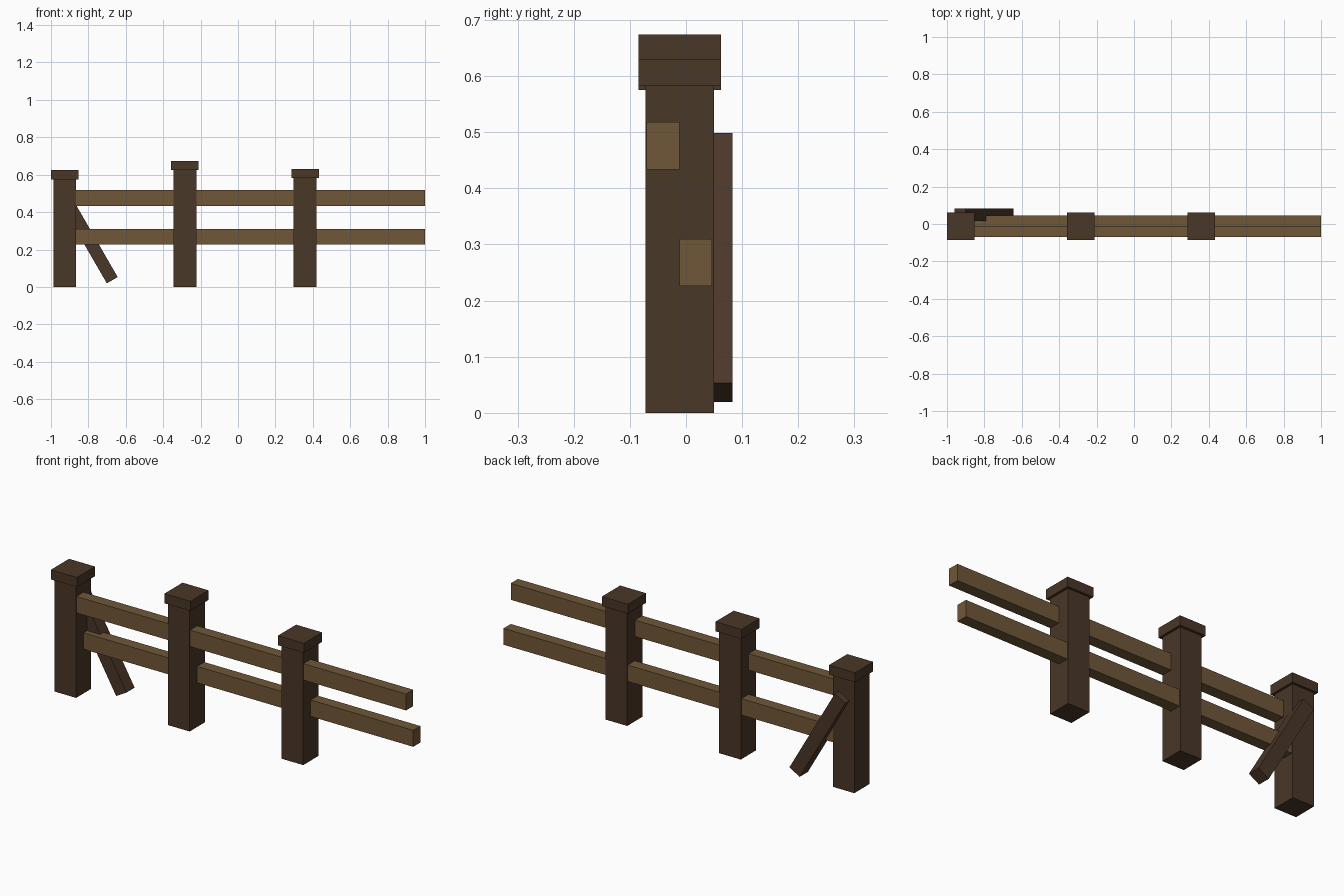
import bpy, math
from mathutils import Matrix

if "Cube" in bpy.data.objects:
    bpy.data.objects.remove(bpy.data.objects["Cube"])


def material(name, color):
    m = bpy.data.materials.new(name)
    m.diffuse_color = (*color, 1)
    m.use_nodes = True
    m.node_tree.nodes["Principled BSDF"].inputs["Base Color"].default_value = m.diffuse_color
    return m


DARK = material("dark_wood", (0.068, 0.038, 0.021))
LIGHT = material("light_wood", (0.162, 0.095, 0.039))


def box(name, center, size, mat, tilt=0.0):
    """Box with applied size, optionally leaned about the y axis."""
    bpy.ops.mesh.primitive_cube_add(size=1, location=center)
    ob = bpy.context.object
    ob.name = name
    ob.data.transform(Matrix.Diagonal((*size, 1)))
    ob.rotation_euler.y = tilt
    ob.data.materials.append(mat)
    return ob


# Posts with square caps: x position and total height
POST_Y, POST_W, CAP_W, CAP_H = -0.011, 0.122, 0.147, 0.049
for i, (x, top) in enumerate([(-0.9265, 0.624), (-0.2840, 0.674), (0.3585, 0.631)], 1):
    shaft = top - CAP_H + 0.01
    box(f"post_{i}", (x, POST_Y, shaft / 2), (POST_W, POST_W, shaft), DARK)
    box(f"post_cap_{i}", (x, POST_Y, top - CAP_H / 2), (CAP_W, CAP_W, CAP_H), DARK)

# Rails run from inside the first post past the last one
START, END = -0.93, 1.0
for name, y, z in [("upper_rail", -0.041, 0.476), ("lower_rail", 0.017, 0.268)]:
    box(name, ((START + END) / 2, y, z), (END - START, 0.058, 0.084), LIGHT)

# Leaning brace behind the first post
box("brace", (-0.801, 0.050, 0.259), (0.067, 0.066, 0.515), DARK, math.radians(-30))
